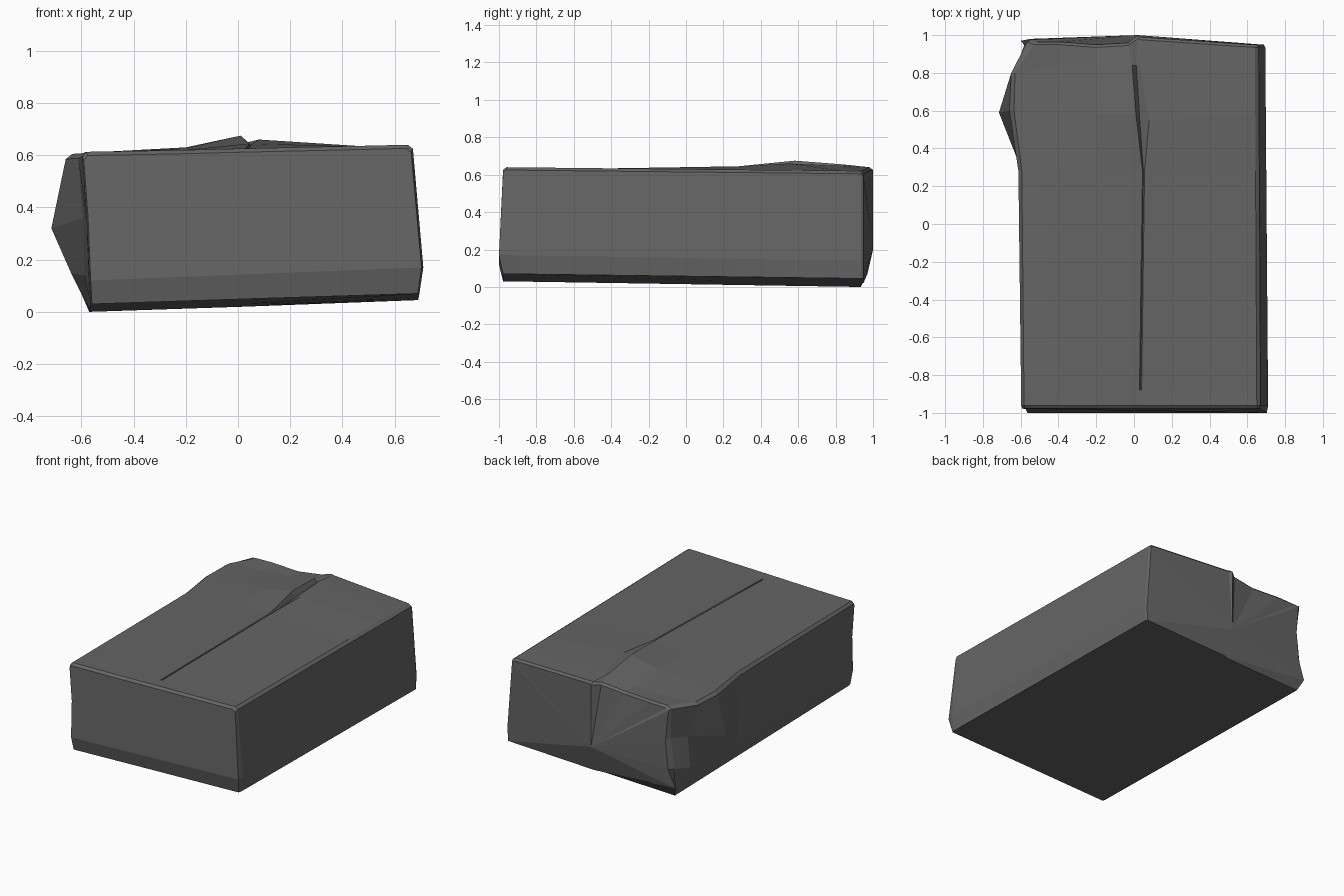
import bpy
import bmesh
from mathutils import Vector

default_cube = bpy.data.objects.get("Cube")
if default_cube:
    bpy.data.objects.remove(default_cube, do_unlink=True)

# One dull grey for the whole carton
grey = bpy.data.materials.new("dull_grey")
grey.use_nodes = True
colour = (0.13, 0.13, 0.13, 1)
grey.diffuse_color = colour
grey.node_tree.nodes["Principled BSDF"].inputs["Base Color"].default_value = colour
grey.node_tree.nodes["Principled BSDF"].inputs["Roughness"].default_value = 0.9

# Cross-section outline, named clockwise from the lower left edge
NAMES = ["bottom_left", "fold_left", "middle_left", "side_left", "rim_left",
         "top_outer", "top_inner", "ridge_left", "valley", "ridge_right",
         "rim_right", "side_right", "fold_right", "bottom_right", "bottom_middle"]
TOP = NAMES[3:12]

FRONT = [(-.565, .03), (-.57, .12), (-.58, .36), (-.597, .595), (-.582, .613),
         (-.4, .616), (-.2, .62), (.03, .626), (.035, .626), (.04, .626),
         (.65, .64), (.67, .625), (.71, .17), (.695, .07), (.05, .05)]
BACK = [(-.57, 0), (-.6, .15), (-.6, .36), (-.62, .585), (-.6, .605),
        (-.4, .61), (-.2, .615), (0, .63), (.03, .625), (.05, .63),
        (.64, .62), (.66, .605), (.695, .14), (.69, .045), (.03, .02)]
START, END = -.96, .935


def section(y, dents=None):
    """Outline at depth y, with named points pushed to crumpled places."""
    t = (y - START) / (END - START)
    ring = {}
    for name, a, b in zip(NAMES, FRONT, BACK):
        x, z = Vector(a).lerp(Vector(b), t)
        ring[name] = Vector((x, y, z))
    for name, place in (dents or {}).items():
        ring[name] = Vector(place)
    return ring


def lip(ring, step):
    """Narrow bevel ring just outside an end of the carton."""
    result = {}
    for name, p in ring.items():
        drop = .014 if name in TOP else 0
        result[name] = Vector((p.x * .99, p.y + step, p.z - drop))
    return result


# Front end, with the lower fold standing slightly proud
front_rim = section(START)
front_lip = lip(front_rim, -.018)
for name in ("fold_left", "fold_right"):
    front_lip[name].y = -1

# Start of the crumpled zone
crease_start = section(-.88)
dent_start = section(.28, {
    "top_outer": (-.48, .28, .615), "top_inner": (-.2, .28, .626),
    "ridge_left": (.045, .28, .645), "valley": (.05, .28, .632),
    "ridge_right": (.056, .28, .645)})

# Bulging side and raised ridge
bulge = section(.58, {
    "fold_left": (-.64, .57, .15), "middle_left": (-.715, .59, .32),
    "side_left": (-.66, .6, .585), "rim_left": (-.635, .6, .605),
    "top_outer": (-.42, .58, .616), "top_inner": (-.2, .58, .63),
    "ridge_left": (.01, .58, .675), "valley": (.03, .56, .635),
    "ridge_right": (.08, .55, .66)})

# Pushed-in stretch behind the bulge
pinch = section(.84, {
    "fold_left": (-.62, .84, .17), "middle_left": (-.6, .84, .38),
    "side_left": (-.65, .8, .59), "rim_left": (-.63, .8, .605),
    "ridge_left": (-.01, .84, .655), "valley": (.012, .84, .632),
    "ridge_right": (.03, .84, .648)})

# Crushed back end
back_rim = section(END, {
    "fold_left": (-.58, .95, .19), "middle_left": (-.55, .95, .39),
    "side_left": (-.565, .965, .6), "rim_left": (-.53, .95, .612),
    "top_outer": (-.4, .95, .615), "ridge_left": (-.03, .945, .635),
    "valley": (.02, .98, .64), "ridge_right": (.04, .975, .638)})
back_lip = lip(back_rim, .014)
back_lip["bottom_left"] = Vector((-.6, .97, .07))
back_lip["fold_left"] = Vector((-.55, .98, .19))
back_lip["middle_left"] = Vector((-.53, .98, .39))
back_lip["side_left"] = Vector((-.55, .975, .59))
back_lip["valley"].y = 1

# Skin the sections together
bm = bmesh.new()
rings = [front_lip, front_rim, crease_start, dent_start, bulge, pinch, back_rim, back_lip]
loops = [{n: bm.verts.new(ring[n]) for n in NAMES} for ring in rings]
sides = list(zip(NAMES, NAMES[1:] + NAMES[:1]))
for near, far in zip(loops, loops[1:]):
    for a, b in sides:
        bm.faces.new((near[a], near[b], far[b], far[a]))

# Front panel: upright face above the fold, sloping face below it
first, last = loops[0], loops[-1]
bm.faces.new([first[n] for n in NAMES[1:13]])
bm.faces.new([first[n] for n in ("fold_left", "fold_right", "bottom_right",
                                 "bottom_middle", "bottom_left")])

# Back panel creased around one raised point
hub = bm.verts.new((.02, 1, .2))
for a, b in sides:
    bm.faces.new((last[a], last[b], hub))

bmesh.ops.recalc_face_normals(bm, faces=bm.faces)
mesh = bpy.data.meshes.new("crushed_carton")
bm.to_mesh(mesh)
bm.free()
mesh.materials.append(grey)
carton = bpy.data.objects.new("crushed_carton", mesh)
bpy.context.collection.objects.link(carton)
